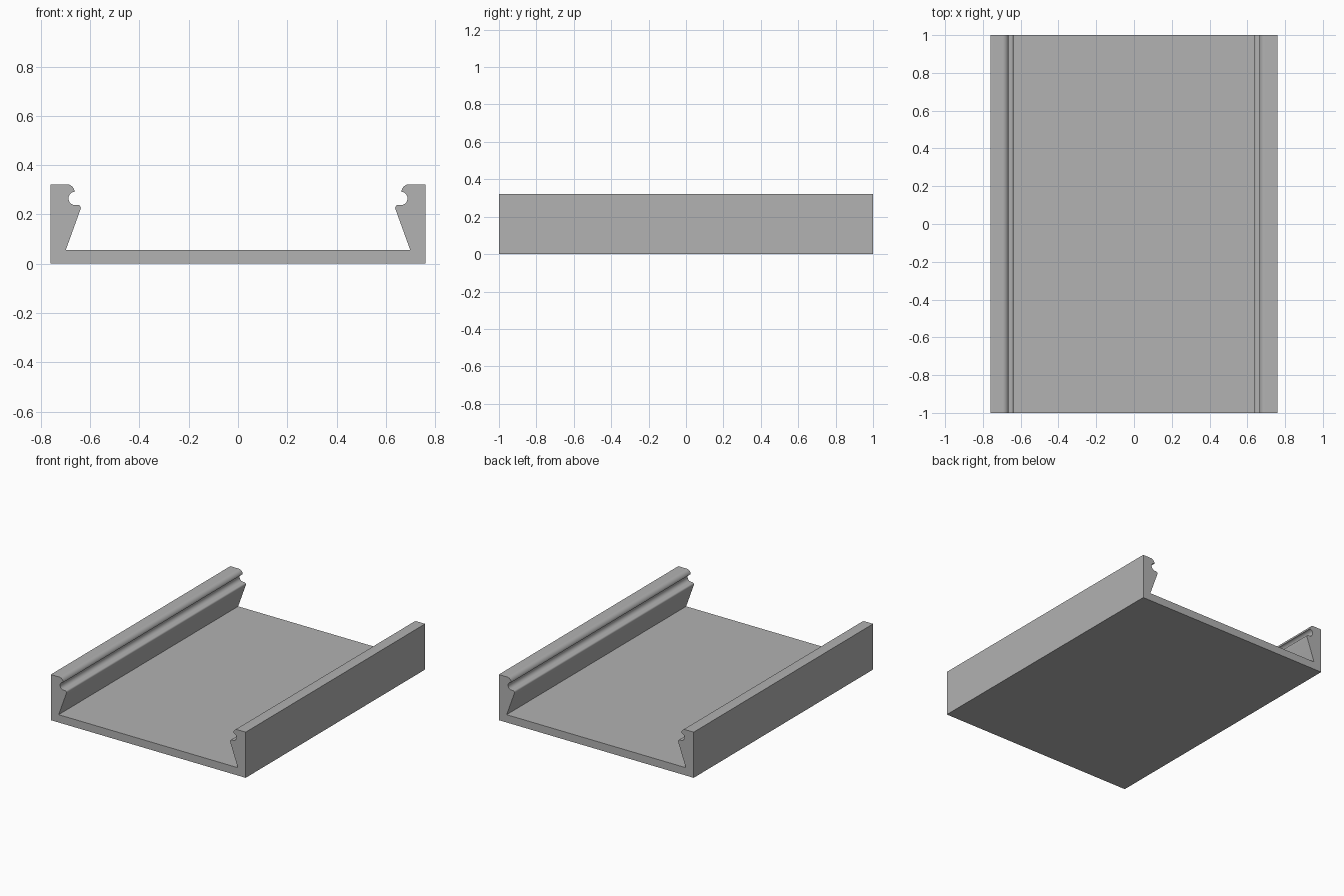
import bpy
import math

cube = bpy.data.objects.get("Cube")
if cube:
    bpy.data.objects.remove(cube, do_unlink=True)

HALF_LENGTH = 1.0


def arc(cx, cz, r, start, end, steps):
    """Points along a circular arc, angles in degrees."""
    angles = [math.radians(start + (end - start) * i / steps) for i in range(steps + 1)]
    return [(cx + r * math.cos(a), cz + r * math.sin(a)) for a in angles]


# Right-hand half of the section, from the bottom corner round to the floor
half = [(0.76, 0.0), (0.76, 0.322)]
half += arc(0.695, 0.29, 0.032, 90, 165, 8)       # rounded top lip
half += arc(0.661, 0.265, 0.027, 85, -85, 16)     # round groove
half += arc(0.650, 0.226, 0.012, 90, 200, 8)      # rounded lower bead
half += [(0.699, 0.055)]                          # undercut wall down to the floor

# Mirror the half section to close the channel outline
outline = half + [(-x, z) for x, z in reversed(half)]

# Extrude the outline along the length
n = len(outline)
verts = [(x, y, z) for y in (-HALF_LENGTH, HALF_LENGTH) for x, z in outline]
faces = [tuple(range(n)), tuple(reversed(range(n, 2 * n)))]
faces += [(i, i + n, (i + 1) % n + n, (i + 1) % n) for i in range(n)]

mesh = bpy.data.meshes.new("channel_profile")
mesh.from_pydata(verts, [], faces)
mesh.update()
channel = bpy.data.objects.new("channel_profile", mesh)
bpy.context.collection.objects.link(channel)

# Plain grey finish
grey = bpy.data.materials.new("plain_grey")
grey.use_nodes = True
colour = (0.445, 0.445, 0.445, 1.0)
grey.diffuse_color = colour
grey.node_tree.nodes["Principled BSDF"].inputs["Base Color"].default_value = colour
mesh.materials.append(grey)

# Consistent outward normals
import bmesh
bm = bmesh.new()
bm.from_mesh(mesh)
bmesh.ops.recalc_face_normals(bm, faces=bm.faces)
bm.to_mesh(mesh)
bm.free()

# Smooth the rounded lips while keeping the corners sharp
bpy.ops.object.select_all(action='DESELECT')
channel.select_set(True)
bpy.context.view_layer.objects.active = channel
bpy.ops.object.shade_smooth_by_angle(angle=math.radians(30))
